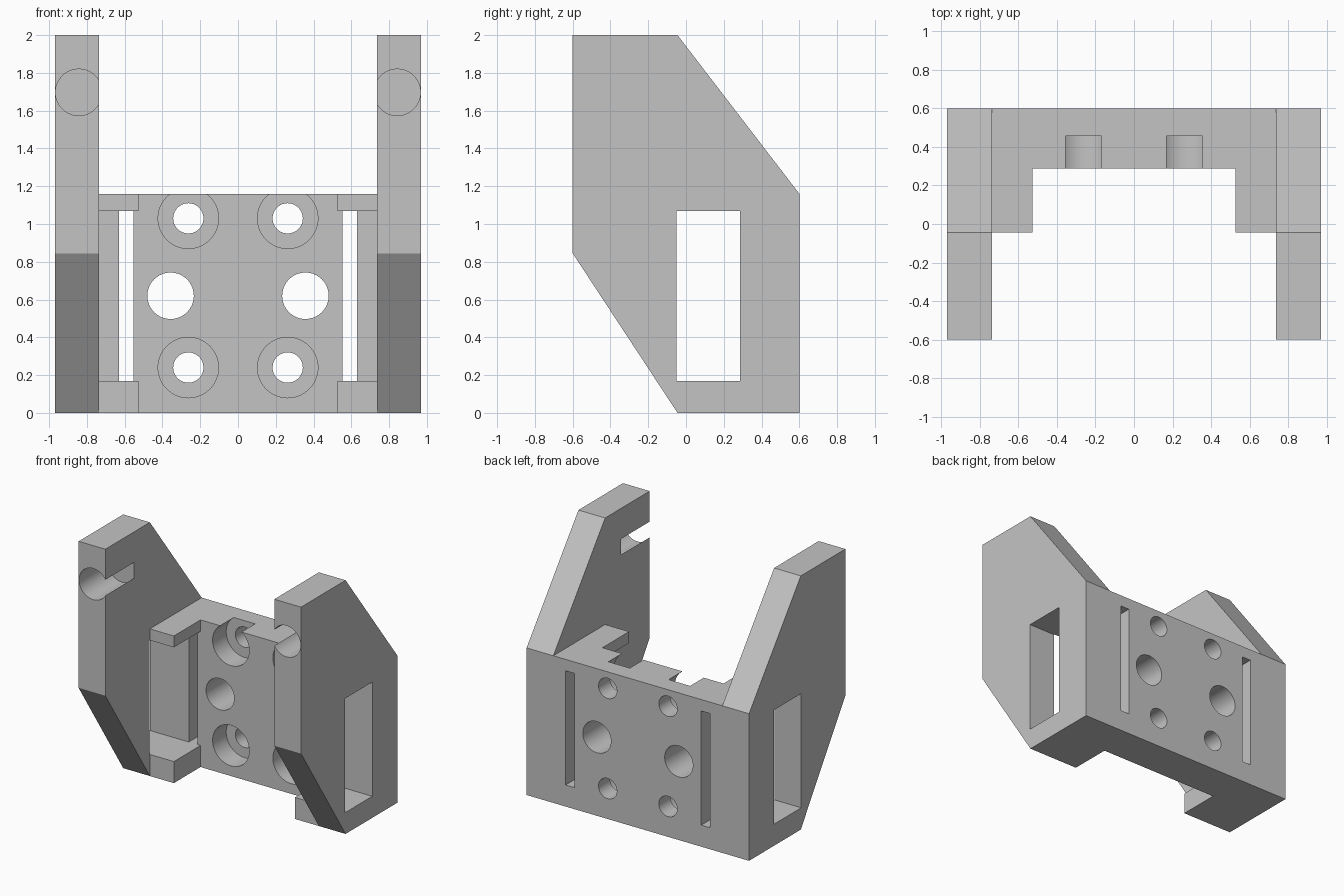
import bpy
import bmesh
from math import radians
from mathutils import Matrix, Vector

cube = bpy.data.objects.get("Cube")
if cube:
    bpy.data.objects.remove(cube, do_unlink=True)

grey = bpy.data.materials.new("light grey")
grey.use_nodes = True
colour = (0.55, 0.55, 0.55, 1)
grey.diffuse_color = colour
grey.node_tree.nodes["Principled BSDF"].inputs["Base Color"].default_value = colour


def make_object(name, bm):
    bmesh.ops.recalc_face_normals(bm, faces=bm.faces)
    mesh = bpy.data.meshes.new(name)
    bm.to_mesh(mesh)
    bm.free()
    mesh.materials.append(grey)
    obj = bpy.data.objects.new(name, mesh)
    bpy.context.collection.objects.link(obj)
    return obj


def prism(name, points, offset):
    """Extrude a closed outline along an offset."""
    bm = bmesh.new()
    face = bm.faces.new([bm.verts.new(p) for p in points])
    moved = bmesh.ops.extrude_face_region(bm, geom=[face])["geom"]
    verts = [v for v in moved if isinstance(v, bmesh.types.BMVert)]
    bmesh.ops.translate(bm, verts=verts, vec=Vector(offset))
    return make_object(name, bm)


def box(name, x0, x1, y0, y1, z0, z1):
    base = [(x0, y0, z0), (x1, y0, z0), (x1, y1, z0), (x0, y1, z0)]
    return prism(name, base, (0, 0, z1 - z0))


def bore(name, x, z, radius, y0, y1):
    """Cylinder along y."""
    bm = bmesh.new()
    place = Matrix.Translation((x, (y0 + y1) / 2, z)) @ Matrix.Rotation(radians(90), 4, "X")
    bmesh.ops.create_cone(bm, cap_ends=True, segments=64, radius1=radius,
                          radius2=radius, depth=y1 - y0, matrix=place)
    return make_object(name, bm)


def combine(target, tool, operation):
    """Apply a boolean and discard the tool."""
    tool.hide_render = True
    mod = target.modifiers.new(tool.name, "BOOLEAN")
    mod.operation = operation
    mod.solver = "EXACT"
    mod.object = tool
    bpy.context.view_layer.objects.active = target
    bpy.ops.object.modifier_apply(modifier=mod.name)
    bpy.data.objects.remove(tool, do_unlink=True)


FRONT, BACK, PLATE, LUG = -0.6, 0.6, 0.287, -0.045
INNER, OUTER, TOP = 0.737, 0.97, 1.16
WIN_LOW, WIN_HIGH = 0.17, 1.07

# U-shaped base: back plate with a thick lug at each end
half = [(0.528, PLATE), (0.528, LUG), (0.85, LUG), (0.85, BACK)]
outline = half + [(-x, y) for x, y in reversed(half)]
bracket = prism("bracket_body", [(x, y, 0) for x, y in outline], (0, 0, TOP))

# Side arms
arm = [(FRONT, 2), (LUG, 2), (BACK, TOP), (BACK, 0), (LUG, 0), (FRONT, 0.845)]
for side in (-1, 1):
    plate = prism("side_arm", [(side * INNER, y, z) for y, z in arm],
                  (side * (OUTER - INNER), 0, 0))
    combine(bracket, plate, "UNION")

# Window running across both arms and lugs
window = box("window_cutter", -1.1, 1.1, -0.05, PLATE, WIN_LOW, WIN_HIGH)
combine(bracket, window, "DIFFERENCE")

# Slots, bolt holes and arm sockets on each side
for side in (-1, 1):
    x0, x1 = sorted((side * 0.553, side * 0.63))
    cutters = [box("slot_cutter", x0, x1, 0.2, 0.7, WIN_LOW, WIN_HIGH),
               bore("middle_hole", side * 0.357, 0.62, 0.123, 0.1, 0.8),
               bore("arm_socket", side * 0.843, 1.697, 0.123, -0.7, -0.24)]
    for z in (0.24, 1.03):
        cutters.append(bore("counterbore", side * 0.263, z, 0.16, 0.1, 0.457))
        cutters.append(bore("bolt_hole", side * 0.263, z, 0.08, 0.1, 0.8))
    for cutter in cutters:
        combine(bracket, cutter, "DIFFERENCE")

bpy.ops.object.select_all(action="DESELECT")
bracket.select_set(True)
bpy.context.view_layer.objects.active = bracket
bpy.ops.object.shade_smooth_by_angle(angle=radians(30))
